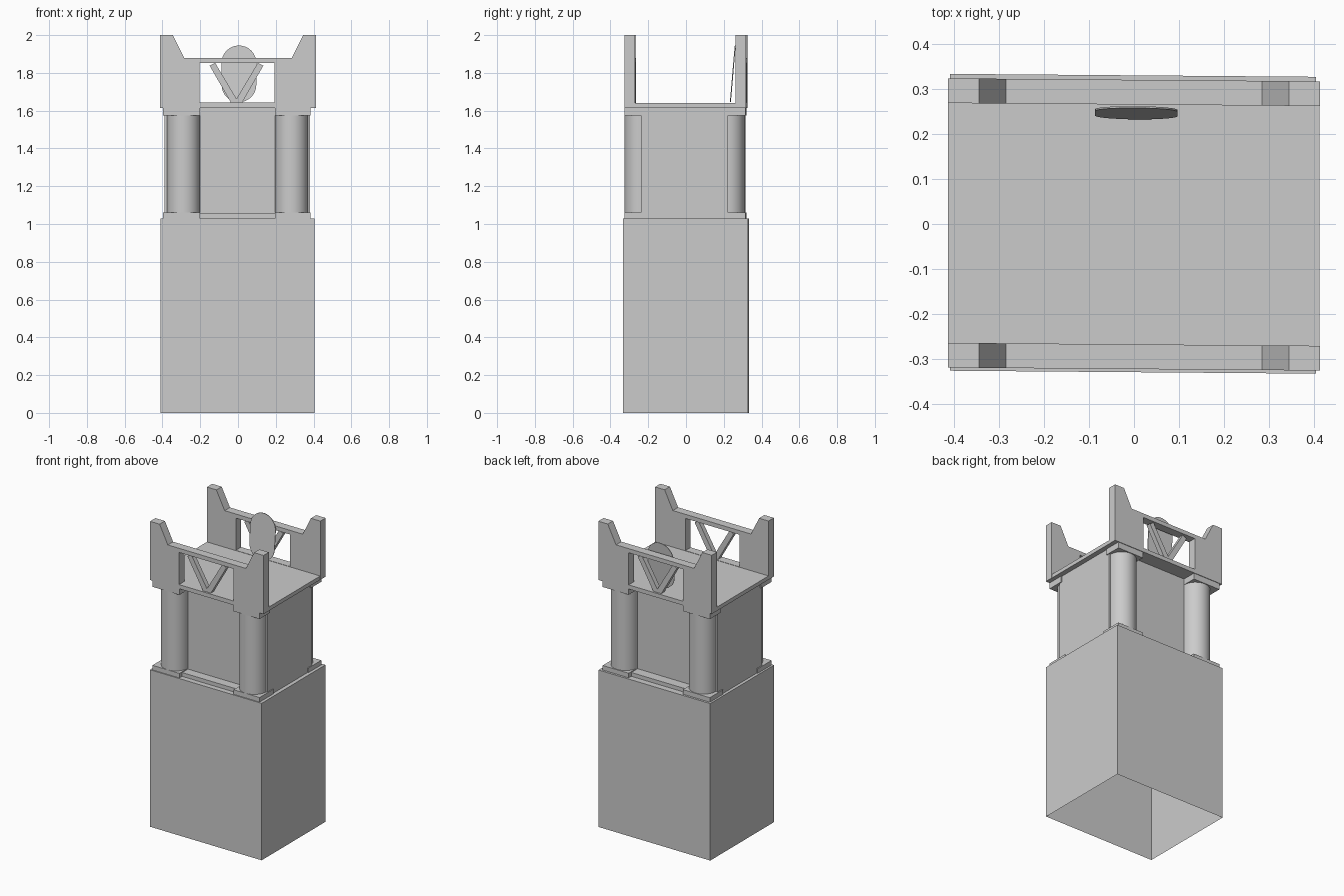
import bpy, bmesh, math
from mathutils import Matrix

if "Cube" in bpy.data.objects:
    bpy.data.objects.remove(bpy.data.objects["Cube"], do_unlink=True)

stone = bpy.data.materials.new("grey stone")
stone.use_nodes = True
GREY = (0.6, 0.6, 0.6, 1)
stone.diffuse_color = GREY
stone.node_tree.nodes["Principled BSDF"].inputs["Base Color"].default_value = GREY

SKEW = -0.008  # the whole tower is slightly out of square


def finish(name, bm, smooth=False):
    for v in bm.verts:
        v.co.y += SKEW * v.co.x
    bmesh.ops.recalc_face_normals(bm, faces=bm.faces)
    mesh = bpy.data.meshes.new(name)
    bm.to_mesh(mesh)
    bm.free()
    mesh.materials.append(stone)
    ob = bpy.data.objects.new(name, mesh)
    bpy.context.collection.objects.link(ob)
    if smooth:
        bpy.ops.object.select_all(action='DESELECT')
        ob.select_set(True)
        bpy.context.view_layer.objects.active = ob
        bpy.ops.object.shade_smooth_by_angle()
    return ob


def box(name, x0, x1, y0, y1, z0, z1, open_bottom=False):
    bm = bmesh.new()
    bmesh.ops.create_cube(bm, size=1)
    for v in bm.verts:
        v.co = (x1 if v.co.x > 0 else x0, y1 if v.co.y > 0 else y0, z1 if v.co.z > 0 else z0)
    if open_bottom:
        low = [f for f in bm.faces if f.normal.z < -0.9]
        bmesh.ops.delete(bm, geom=low, context='FACES_ONLY')
    return finish(name, bm)


def plate(name, outline, y0, y1, lean=0):
    """Extrude an x-z outline from y0 to y1, leaning back with height."""
    bm = bmesh.new()
    face = bm.faces.new([bm.verts.new((x, y0, z)) for x, z in outline])
    ext = bmesh.ops.extrude_face_region(bm, geom=[face])["geom"]
    bmesh.ops.translate(bm, verts=[g for g in ext if isinstance(g, bmesh.types.BMVert)],
                        vec=(0, y1 - y0, 0))
    base = min(z for x, z in outline)
    for v in bm.verts:
        v.co.y += lean * (v.co.z - base)
    return finish(name, bm)


# Hollow lower block, shaft and platform
box("lower_block", -0.41, 0.405, -0.33, 0.331, 0, 1.03, open_bottom=True)
box("base_slab", -0.39, 0.38, -0.295, 0.29, 1.03, 1.055)
box("shaft", -0.39, 0.38, -0.235, 0.225, 1.05, 1.62)
box("platform", -0.414, 0.413, -0.322, 0.32, 1.615, 1.64)

# Corner columns with plinths and capitals
for end, side in (("front", -1), ("back", 1)):
    wall_y = -0.235 if side < 0 else 0.225
    outer_y = -0.323 if side < 0 else 0.317
    for hand, x in (("right", -0.288), ("left", 0.283)):
        out = -0.397 if x < 0 else 0.385
        inner = -0.2 if x < 0 else 0.195
        xs = sorted((out, inner))
        box(f"{end}_{hand}_plinth", *xs, *sorted((outer_y, 0.18 * side)), 1.03, 1.06)
        box(f"{end}_{hand}_capital", *xs, *sorted((outer_y, wall_y - 0.02 * side)), 1.575, 1.617)
        bm = bmesh.new()
        bmesh.ops.create_cone(bm, cap_ends=True, segments=32, radius1=0.088, radius2=0.088,
                              depth=0.52, matrix=Matrix.Translation((x, wall_y, 1.318)))
        finish(f"{end}_{hand}_column", bm, smooth=True)

# Parapets: raised ends, a rail and a V brace in the opening
for end, y0, y1 in (("front", -0.323, -0.268), ("back", 0.266, 0.321)):
    for hand, s in (("right", -1), ("left", 1)):
        inner = 0.203 if s < 0 else 0.193
        plate(f"{end}_{hand}_parapet",
              [(s * x, z) for x, z in ((0.414, 1.615), (inner, 1.615), (inner, 1.88),
                                       (0.285, 1.88), (0.345, 2.0), (0.414, 2.0))], y0, y1)
        mid = -0.008
        plate(f"{end}_{hand}_brace",
              [(mid + s * x, z) for x, z in ((0.0, 1.64), (0.028, 1.64), (0.142, 1.838),
                                             (0.113, 1.853), (0.0, 1.663))],
              y0 + 0.012, y1 - 0.012)
    box(f"{end}_rail", -0.203, 0.193, y0, y1, 1.853, 1.88)
    box(f"{end}_sill", -0.203, 0.193, y0, y1, 1.615, 1.642)

# Round-ended tablet leaning against the back parapet
R = 0.092
tablet = []
for i in range(34):
    a = math.pi * (i if i < 17 else i - 1) / 16
    tablet.append((0.005 + R * math.cos(a), (1.853 if i < 17 else 1.737) + R * math.sin(a)))
plate("leaning_tablet", tablet, 0.233, 0.237, lean=0.085)
